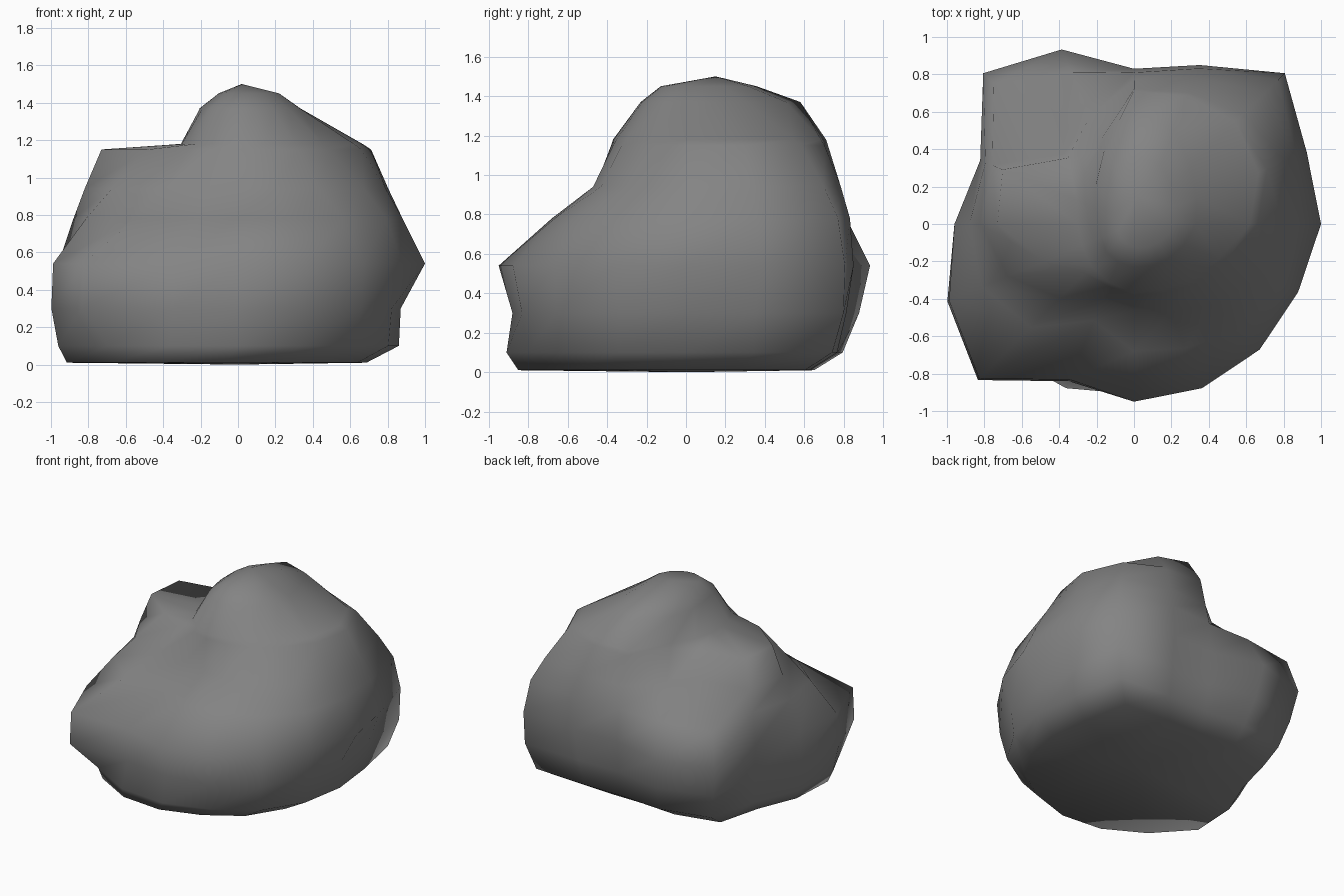
import bpy, bmesh, math

# Horizontal sections of the boulder: height -> radii every 22.5 degrees from +x
SECTIONS = {
    0.10: (.86, .89, 1.05, .83, .77, .86, 1.0, .87, .94, 1.04, .98, .95, .91, .87, .88, .87),
    0.30: (.87, .92, 1.13, .88, .81, .95, 1.08, .88, .96, 1.08, 1.18, .91, .88, .90, .93, .89),
    0.54: (1.0, 1.0, 1.14, .92, .83, 1.01, 1.14, .89, .96, 1.07, 1.17, .90, .95, .95, .95, .95),
    0.78: (.88, .94, 1.09, .90, .81, .88, 1.06, .86, .88, .88, .78, .56, .68, .72, .80, .86),
    0.94: (.79, .87, .99, .85, .77, .62, .54, .82, .82, .73, .56, .43, .46, .51, .61, .73),
    1.15: (.66, .77, .83, .76, .72, .48, .50, .76, .73, .52, .37, .36, .38, .40, .46, .53),
    1.18: (.62, .72, .77, .74, .71, .46, .38, .33, .30, .30, .32, .34, .37, .38, .43, .49),
    1.37: (.33, .36, .43, .55, .58, .42, .29, .22, .19, .19, .21, .22, .23, .24, .26, .29),
}


def ring(bm, radii, z, scale=1.0, cx=0.0, cy=0.0):
    verts = []
    for i, r in enumerate(radii):
        a = 2 * math.pi * i / len(radii)
        verts.append(bm.verts.new((cx + scale * r * math.cos(a),
                                   cy + scale * r * math.sin(a), z)))
    return verts


bm = bmesh.new()
levels = list(SECTIONS.items())

# Tucked-in base, main sections, shrunken crown
rings = [ring(bm, levels[0][1], 0.01, 0.88, -0.07, -0.05)]
rings += [ring(bm, radii, z) for z, radii in levels]
rings.append(ring(bm, levels[-1][1], 1.45, 0.6, 0.02, 0.01))

# Skin between neighbouring rings
for low, high in zip(rings, rings[1:]):
    n = len(low)
    for i in range(n):
        j = (i + 1) % n
        bm.faces.new((low[i], low[j], high[j], high[i]))

# Underside and pointed top, each closed by a fan
for rim, tip in ((rings[0], (0, 0, 0)), (rings[-1], (0.02, 0.15, 1.5))):
    centre = bm.verts.new(tip)
    for i in range(len(rim)):
        bm.faces.new((rim[i], rim[(i + 1) % len(rim)], centre))

bmesh.ops.recalc_face_normals(bm, faces=bm.faces)
mesh = bpy.data.meshes.new("boulder")
bm.to_mesh(mesh)
bm.free()
mesh.shade_smooth()
boulder = bpy.data.objects.new("boulder", mesh)
bpy.context.collection.objects.link(boulder)

# Dark grey stone
stone = bpy.data.materials.new("stone")
stone.diffuse_color = (0.23, 0.23, 0.23, 1.0)
mesh.materials.append(stone)
